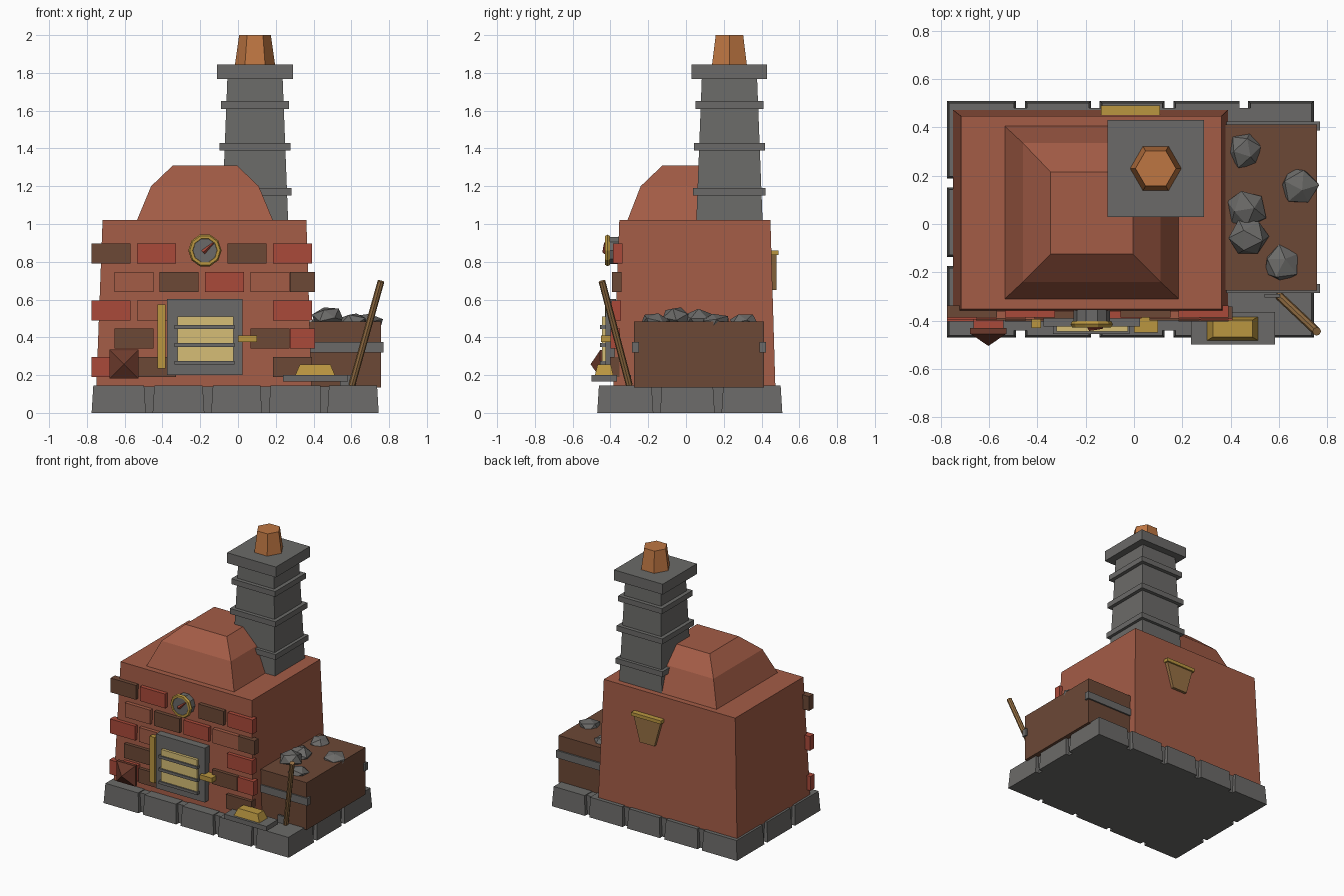
import bpy, bmesh, math, random
from mathutils import Vector, Matrix

cube = bpy.data.objects.get("Cube")
if cube:
    bpy.data.objects.remove(cube, do_unlink=True)
random.seed(4)


def material(name, r, g, b):
    lin = [((c / 255 + 0.055) / 1.055) ** 2.4 for c in (r, g, b)] + [1]
    m = bpy.data.materials.new(name)
    m.use_nodes = True
    m.diffuse_color = lin
    node = m.node_tree.nodes["Principled BSDF"]
    node.inputs["Base Color"].default_value = lin
    node.inputs["Roughness"].default_value = 0.8
    return m


BRICK = material("brick", 163, 92, 70)
RED = material("red_brick", 170, 74, 58)
BROWN = material("dark_brown", 108, 72, 54)
STONE = material("grey_stone", 107, 106, 104)
BRASS = material("brass", 186, 150, 64)
GLOW = material("pale_yellow", 214, 190, 118)
COPPER = material("copper_clay", 190, 118, 66)
WOOD = material("wood", 150, 112, 68)
RUST = material("rust_brown", 108, 58, 44)


def finish(bm, name, mat):
    bmesh.ops.recalc_face_normals(bm, faces=bm.faces)
    me = bpy.data.meshes.new(name)
    bm.to_mesh(me)
    bm.free()
    me.materials.append(mat)
    ob = bpy.data.objects.new(name, me)
    bpy.context.collection.objects.link(ob)
    return ob


def loft(name, mat, *layers):
    """Stack of rectangles (z, x0, x1, y0, y1) joined by side faces."""
    bm = bmesh.new()
    rings = [[bm.verts.new(p) for p in ((a, c, z), (b, c, z), (b, d, z), (a, d, z))]
             for z, a, b, c, d in layers]
    bm.faces.new(rings[0])
    bm.faces.new(rings[-1])
    for lo, hi in zip(rings, rings[1:]):
        for i in range(4):
            j = (i + 1) % 4
            bm.faces.new((lo[i], lo[j], hi[j], hi[i]))
    return finish(bm, name, mat)


def box(name, mat, x0, x1, y0, y1, z0, z1):
    return loft(name, mat, (z0, x0, x1, y0, y1), (z1, x0, x1, y0, y1))


def square(z, cx, cy, h):
    return (z, cx - h, cx + h, cy - h, cy + h)


def rod(name, mat, p0, p1, r0, r1, sides, roll=0):
    p0, p1 = Vector(p0), Vector(p1)
    d = p1 - p0
    turn = Vector((0, 0, 1)).rotation_difference(d).to_matrix().to_4x4()
    bm = bmesh.new()
    bmesh.ops.create_cone(bm, cap_ends=True, segments=sides, radius1=r0, radius2=r1,
                          depth=d.length, matrix=Matrix.Translation((p0 + p1) / 2) @ turn
                          @ Matrix.Rotation(math.radians(roll), 4, 'Z'))
    bmesh.ops.remove_doubles(bm, verts=bm.verts, dist=0.0001)
    return finish(bm, name, mat)


# Stone plinth: solid core with tapered blocks around the edge
box("plinth_core", STONE, -0.745, 0.715, -0.44, 0.48, 0, 0.14)
xs = [-0.775, -0.47, -0.16, 0.145, 0.455, 0.745]
ys = [-0.47, -0.155, 0.17, 0.51]
for i in range(5):
    for j in range(3):
        if i in (0, 4) or j != 1:
            x0, x1 = xs[i] + 0.018 * (i > 0), xs[i + 1] - 0.018 * (i < 4)
            y0, y1 = ys[j] + 0.018 * (j > 0), ys[j + 1] - 0.018 * (j < 2)
            t = 0.009
            loft("plinth_block", STONE, (0, x0, x1, y0, y1),
                 (0.145, x0 + t, x1 - t * (i != 3), y0 + t, y1 - t))

# Furnace body and domed top
loft("furnace_body", BRICK, (0.14, -0.75, 0.39, -0.385, 0.473),
     (1.02, -0.717, 0.362, -0.353, 0.447))
loft("furnace_dome", BRICK, (1.02, -0.535, 0.185, -0.31, 0.405),
     (1.2, -0.46, 0.11, -0.24, 0.335), (1.31, -0.345, -0.005, -0.125, 0.215))

# Chimney with bands, cap and pot
CX, CY = 0.09, 0.23
loft("chimney", STONE, square(1.0, CX, CY, 0.176), square(1.78, CX, CY, 0.146))
for z, h in ((1.15, 0.192), (1.39, 0.187), (1.61, 0.18)):
    loft("chimney_band", STONE, square(z, CX, CY, h), square(z + 0.04, CX, CY, h))
loft("chimney_cap", STONE, square(1.768, CX, CY, 0.2), square(1.845, CX, CY, 0.2))
rod("chimney_pot", COPPER, (CX, CY, 1.845), (CX, CY, 2), 0.106, 0.084, 6, 90)

# Facing bricks: rows from the top, each entry is (column, colour)
rows = [
    ((0, BROWN), (1, RED), (3, BROWN), (4, RED)),
    ((0.5, BRICK), (1.5, BROWN), (2.5, RED), (3.5, BRICK), (4.0, BROWN)),
    ((0, RED), (1, BRICK), (4, RED)),
    ((0.5, BROWN), (3.5, BROWN), (4.0, RED)),
    ((0, RED), (1, BROWN), (4, BROWN)),
]
for r, row in enumerate(rows):
    z = 0.79 - 0.15 * r
    y = -0.387 - 0.004 * r
    for col, mat in row:
        x = -0.775 + 0.24 * col
        x1 = x + 0.207
        if r % 2 and col == 4.0:
            x, x1 = 0.275, 0.408
        box("facing_brick", mat, x, x1, y, y + 0.05, z, z + 0.106)

# Furnace door with glowing panel, grate bars, hinge and latch
box("door_frame", STONE, -0.375, 0.025, -0.425, -0.37, 0.2, 0.603)
box("door_glow", GLOW, -0.32, -0.025, -0.445, -0.42, 0.275, 0.51)
for z in (0.255, 0.35, 0.445):
    box("grate_bar", STONE, -0.335, -0.018, -0.455, -0.42, z, z + 0.02)
box("door_hinge", BRASS, -0.425, -0.385, -0.43, -0.37, 0.235, 0.575)
box("door_latch", BRASS, 0.0, 0.1, -0.45, -0.38, 0.375, 0.41)

# Pressure gauge
GX, GZ = -0.175, 0.86
rod("gauge_case", STONE, (GX, -0.35, GZ), (GX, -0.425, GZ), 0.075, 0.075, 10, 18)
bpy.ops.mesh.primitive_torus_add(location=(GX, -0.415, GZ), rotation=(math.pi / 2, 0, 0),
                                 major_segments=10, minor_segments=6,
                                 major_radius=0.073, minor_radius=0.015)
ring = bpy.context.object
ring.name = "gauge_ring"
ring.data.materials.append(BRASS)
rod("gauge_needle", RED, (GX - 0.01, -0.43, GZ - 0.01), (GX + 0.045, -0.43, GZ + 0.04),
    0.013, 0.004, 4)

# Spiked nozzle by the lower corner
rod("nozzle_tip", RUST, (-0.603, -0.453, 0.258), (-0.603, -0.505, 0.258), 0.108, 0.0, 4, 45)
box("nozzle_plate", RUST, -0.68, -0.527, -0.455, -0.43, 0.182, 0.334)
box("nozzle_neck", RED, -0.665, -0.54, -0.435, -0.37, 0.2, 0.316)

# Fuel bin with straps and lumps
box("fuel_bin", BROWN, 0.37, 0.757, -0.275, 0.413, 0.135, 0.485)
for y in (-0.285, 0.388):
    box("bin_strap", STONE, 0.372, 0.77, y, y + 0.036, 0.32, 0.375)
lumps = ((0.457, 0.306, 0.08, 0.48), (0.685, 0.155, 0.085, 0.475), (0.465, 0.06, 0.088, 0.49),
         (0.475, -0.055, 0.092, 0.505), (0.608, -0.165, 0.085, 0.475))
for x, y, r, z in lumps:
    bm = bmesh.new()
    bmesh.ops.create_icosphere(bm, subdivisions=1, radius=r)
    spin = Matrix.Rotation(random.uniform(0, 3), 4, (1, 0.6, 0.8))
    bmesh.ops.transform(bm, matrix=spin, verts=bm.verts)
    for v in bm.verts:
        v.co *= random.uniform(0.82, 1.06)
        v.co = Vector((x, y, z)) + v.co * Vector((1, 1, 0.72))
    finish(bm, "fuel_lump", STONE)

# Leaning shovel
rod("shovel_handle", WOOD, (0.603, -0.3, 0.147), (0.757, -0.445, 0.697), 0.018, 0.018, 8)
box("shovel_blade", STONE, 0.54, 0.605, -0.305, -0.29, 0.14, 0.2)

# Ingot on its tray
box("ingot_tray", STONE, 0.237, 0.583, -0.5, -0.365, 0.165, 0.2)
loft("ingot", BRASS, (0.2, 0.303, 0.513, -0.482, -0.385), (0.255, 0.327, 0.49, -0.468, -0.398))

# Rear hopper
loft("hopper", WOOD, (0.65, -0.075, 0.045, 0.44, 0.478), (0.85, -0.13, 0.1, 0.44, 0.478))
box("hopper_lip", BRASS, -0.137, 0.107, 0.44, 0.49, 0.835, 0.86)
